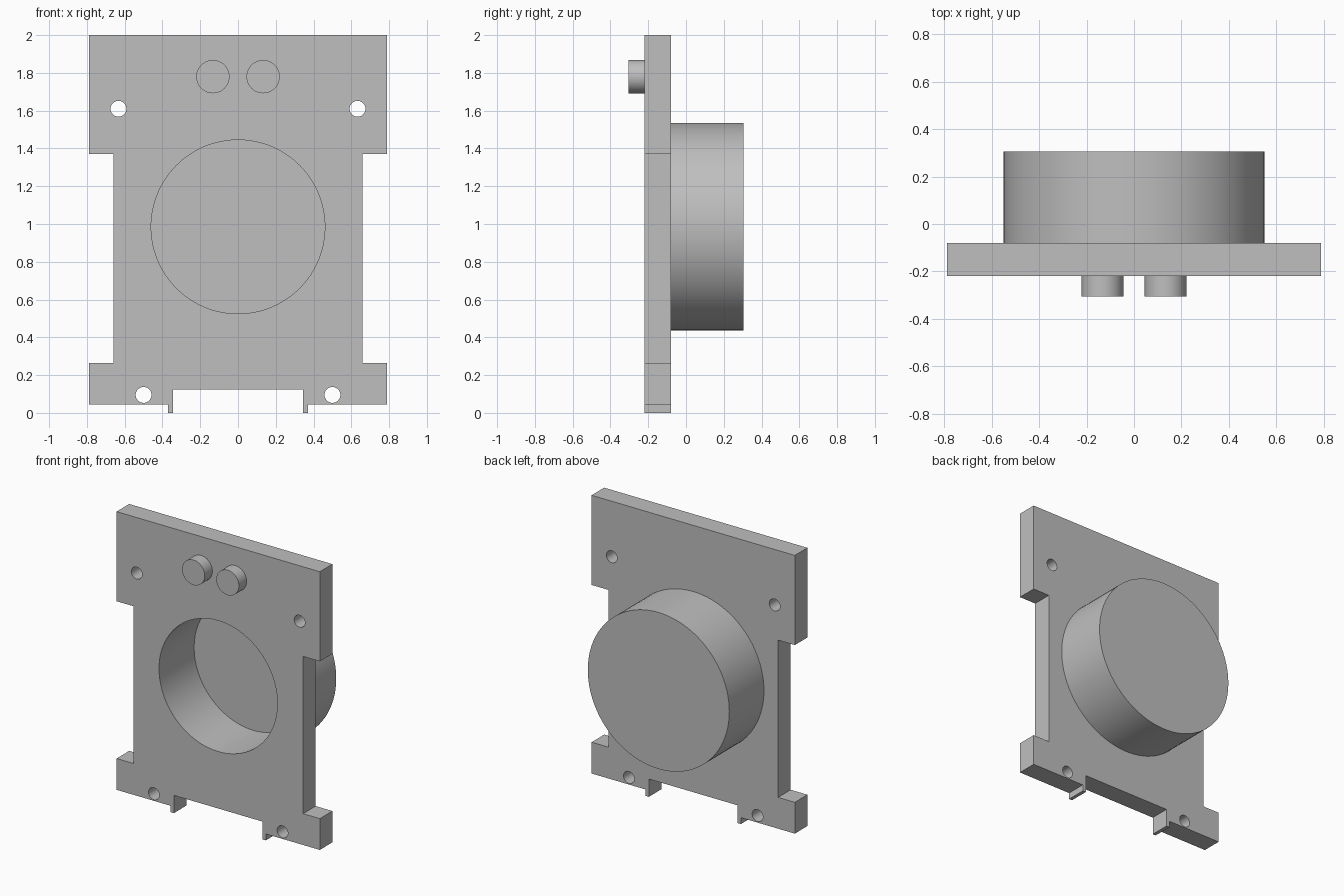
import bpy
import bmesh
from math import cos, sin, tau, pi, radians
from mathutils import Matrix

cube = bpy.data.objects.get("Cube")
if cube:
    bpy.data.objects.remove(cube, do_unlink=True)

GREY = (0.52, 0.52, 0.52, 1)
grey = bpy.data.materials.new("plain grey")
grey.use_nodes = True
grey.diffuse_color = GREY
grey.node_tree.nodes["Principled BSDF"].inputs["Base Color"].default_value = GREY

SEGMENTS = 96
FRONT, BACK = -0.22, -0.08
BORE_Z, BORE_R = 0.985, 0.46


def circle(cx, cz, r, n=SEGMENTS):
    return [(cx + r * cos(tau * i / n), cz + r * sin(tau * i / n)) for i in range(n)]


def finish(obj):
    """Weld, orient and shade a mesh object."""
    bm = bmesh.new()
    bm.from_mesh(obj.data)
    bmesh.ops.remove_doubles(bm, verts=bm.verts, dist=0.0001)
    bmesh.ops.recalc_face_normals(bm, faces=bm.faces)
    bm.to_mesh(obj.data)
    bm.free()
    obj.data.materials.clear()
    obj.data.materials.append(grey)
    bpy.ops.object.select_all(action='DESELECT')
    obj.select_set(True)
    bpy.context.view_layer.objects.active = obj
    bpy.ops.object.shade_smooth_by_angle(angle=radians(30))


def extrude_outlines(name, loops, y0, y1):
    """Filled x-z outlines (inner loops become holes) extruded from y0 to y1."""
    curve = bpy.data.curves.new(name, 'CURVE')
    curve.dimensions = '2D'
    curve.fill_mode = 'BOTH'
    curve.extrude = (y1 - y0) / 2
    for loop in loops:
        spline = curve.splines.new('POLY')
        spline.points.add(len(loop) - 1)
        for point, (x, z) in zip(spline.points, loop):
            point.co = (x, z, 0, 1)
        spline.use_cyclic_u = True
    obj = bpy.data.objects.new(name, curve)
    bpy.context.collection.objects.link(obj)
    bpy.ops.object.select_all(action='DESELECT')
    obj.select_set(True)
    bpy.context.view_layer.objects.active = obj
    bpy.ops.object.convert(target='MESH')
    obj = bpy.context.view_layer.objects.active
    obj.data.transform(Matrix.Translation((0, (y0 + y1) / 2, 0)) @ Matrix.Rotation(pi / 2, 4, 'X'))
    finish(obj)
    return obj


def lathe(name, profile, z):
    """Revolve (radius, y) points about a front-to-back axis at height z."""
    bm = bmesh.new()
    verts = [bm.verts.new((r, y, z)) for r, y in profile]
    edges = [bm.edges.new(pair) for pair in zip(verts, verts[1:])]
    bmesh.ops.spin(bm, geom=verts + edges, cent=(0, 0, z), axis=(0, 1, 0),
                   angle=tau, steps=SEGMENTS)
    mesh = bpy.data.meshes.new(name)
    bm.to_mesh(mesh)
    bm.free()
    obj = bpy.data.objects.new(name, mesh)
    bpy.context.collection.objects.link(obj)
    finish(obj)
    return obj


# Mounting plate: half outline mirrored, with the bore and four screw holes
half = [(0.345, 0.125), (0.345, 0), (0.37, 0), (0.37, 0.045), (0.79, 0.045),
        (0.79, 0.265), (0.66, 0.265), (0.66, 1.37), (0.79, 1.37), (0.79, 2)]
outline = half + [(-x, z) for x, z in reversed(half)]
holes = [circle(side * x, z, 0.042, 32)
         for x, z in ((0.633, 1.61), (0.5, 0.095)) for side in (-1, 1)]
extrude_outlines("mounting_plate", [outline, circle(0, BORE_Z, BORE_R)] + holes, FRONT, BACK)

# Round cup behind the plate, open to the front
lathe("round_housing", [(0, 0.17), (BORE_R, 0.17), (BORE_R, BACK),
                        (0.55, BACK), (0.55, 0.305), (0, 0.305)], BORE_Z)

# Two round buttons on the front
for side, label in ((-1, "right"), (1, "left")):
    extrude_outlines(label + "_button", [circle(side * 0.133, 1.78, 0.088, 48)], -0.305, FRONT)
